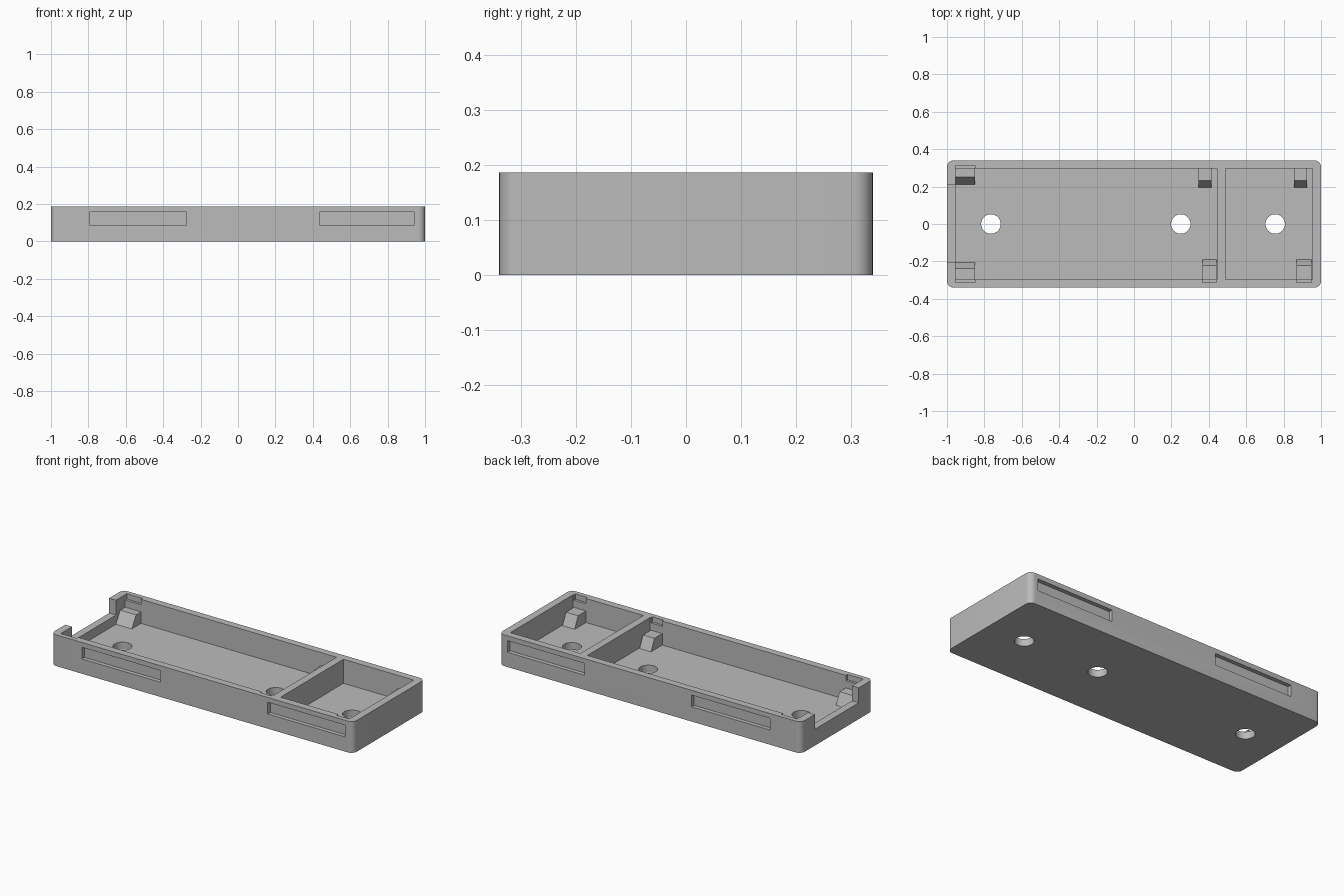
import bpy, bmesh
from math import pi, sin, cos

if "Cube" in bpy.data.objects:
    bpy.data.objects.remove(bpy.data.objects["Cube"])

grey = bpy.data.materials.new("plain grey")
grey.use_nodes = True
colour = (0.5, 0.5, 0.5, 1)
grey.diffuse_color = colour
grey.node_tree.nodes["Principled BSDF"].inputs["Base Color"].default_value = colour

HEIGHT, FLOOR = 0.187, 0.043
INNER_Y = 0.297


def prism(name, points, offset):
    """Extrude a closed polygon of 3D points along an offset."""
    bm = bmesh.new()
    face = bm.faces.new([bm.verts.new(p) for p in points])
    ext = bmesh.ops.extrude_face_region(bm, geom=[face])
    verts = [v for v in ext["geom"] if isinstance(v, bmesh.types.BMVert)]
    bmesh.ops.translate(bm, vec=offset, verts=verts)
    bmesh.ops.recalc_face_normals(bm, faces=bm.faces)
    mesh = bpy.data.meshes.new(name)
    bm.to_mesh(mesh)
    bm.free()
    mesh.materials.append(grey)
    obj = bpy.data.objects.new(name, mesh)
    bpy.context.collection.objects.link(obj)
    return obj


def box(name, x0, x1, y0, y1, z0, z1):
    pts = [(x0, y0, z0), (x1, y0, z0), (x1, y1, z0), (x0, y1, z0)]
    return prism(name, pts, (0, 0, z1 - z0))


def activate(obj):
    bpy.ops.object.select_all(action="DESELECT")
    obj.select_set(True)
    bpy.context.view_layer.objects.active = obj


def cut(target, cutter):
    cutter.hide_render = True
    activate(target)
    mod = target.modifiers.new("cut", "BOOLEAN")
    mod.operation = "DIFFERENCE"
    mod.solver = "EXACT"
    mod.object = cutter
    bpy.ops.object.modifier_apply(modifier=mod.name)
    bpy.data.objects.remove(cutter)


# Outer body with rounded vertical corners
radius, steps = 0.035, 8
outline = []
for i, (sx, sy) in enumerate([(1, 1), (-1, 1), (-1, -1), (1, -1)]):
    for k in range(steps + 1):
        a = (i + k / steps) * pi / 2
        outline.append((sx * (1 - radius) + radius * cos(a),
                        sy * (0.34 - radius) + radius * sin(a), 0))
tray = prism("tray", outline, (0, 0, HEIGHT))

# Long and short compartments
for x0, x1 in [(-0.955, 0.445), (0.49, 0.955)]:
    cut(tray, box("compartment_cutter", x0, x1, -INNER_Y, INNER_Y, FLOOR, 0.3))

# Opening in the end wall
cut(tray, box("opening_cutter", -1.1, -0.9, -0.205, 0.21, 0.098, 0.3))

# Shallow slots along both long sides
for x0, x1 in [(-0.795, -0.275), (0.435, 0.945)]:
    for side in (-1, 1):
        y0, y1 = sorted((side * 0.316, side * 0.4))
        cut(tray, box("slot_cutter", x0, x1, y0, y1, 0.088, 0.158))

# Screw holes through the floor
for x in (-0.765, 0.25, 0.755):
    ring = [(x + 0.052 * cos(2 * pi * k / 40), 0.052 * sin(2 * pi * k / 40), -0.1)
            for k in range(40)]
    cut(tray, prism("hole_cutter", ring, (0, 0, 0.2)))

# Support blocks with sloped faces, and notches in the rim above some of them
# x start, x end, side, foot y, top edge y, notched
blocks = [(-0.955, -0.85, 1, 0.21, 0.25, True),
          (0.345, 0.415, 1, 0.195, 0.232, False),
          (0.855, 0.925, 1, 0.195, 0.232, False),
          (-0.955, -0.85, -1, 0.205, 0.237, True),
          (0.365, 0.44, -1, 0.19, 0.222, True),
          (0.87, 0.95, -1, 0.19, 0.222, True)]
for x0, x1, side, foot, edge, notched in blocks:
    if notched:
        y0, y1 = sorted((side * 0.25, side * 0.312))
        cut(tray, box("notch_cutter", x0, x1, y0, y1, 0.155, 0.3))
    wall = INNER_Y + 0.003
    profile = [(x0, side * y, z) for y, z in
               [(foot, FLOOR), (edge, 0.112), (wall, 0.112), (wall, FLOOR)]]
    prism("support_block", profile, (x1 - x0, 0, 0))

activate(tray)
bpy.ops.object.shade_smooth_by_angle(angle=0.5)
